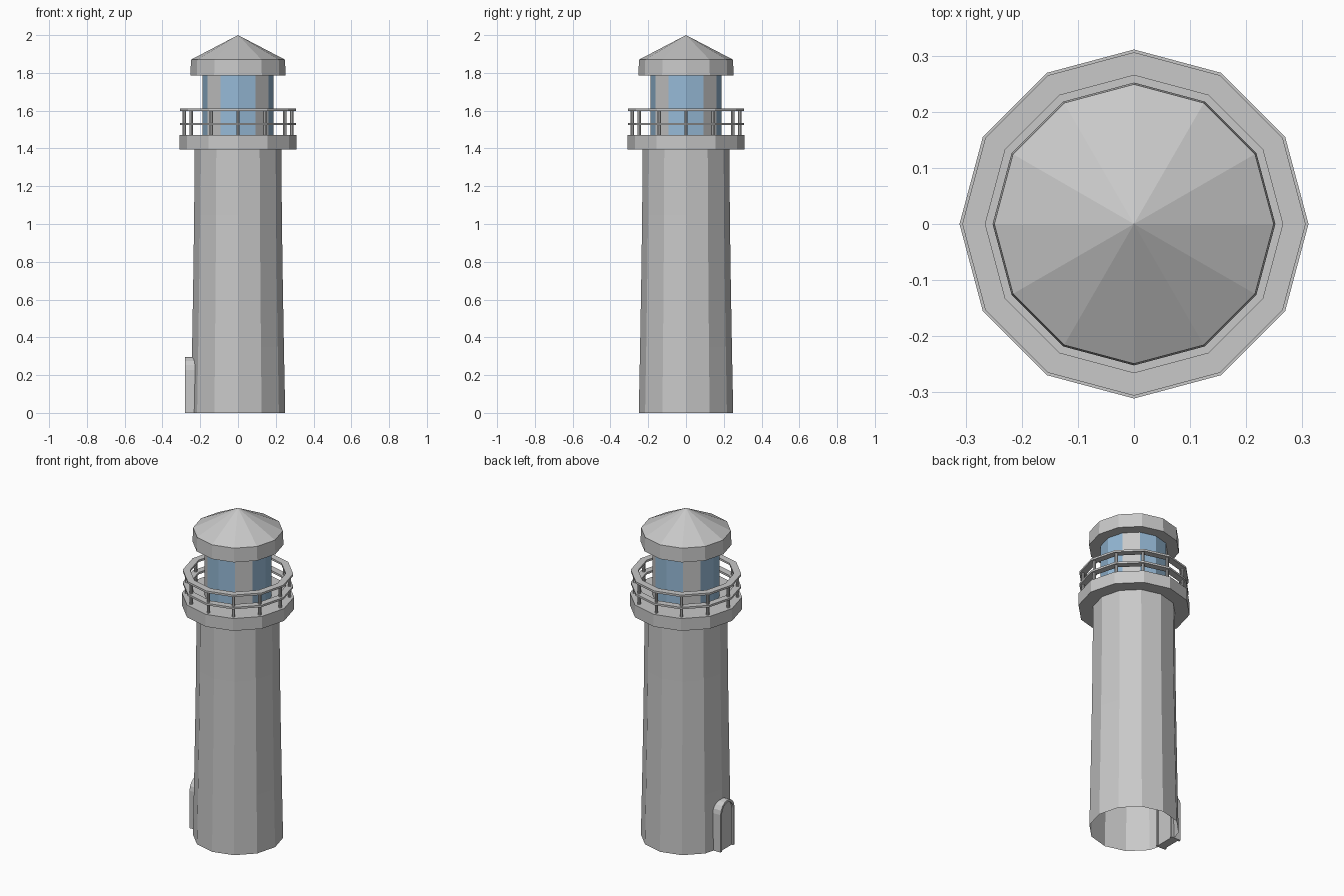
import bpy, bmesh
from math import sin, cos, pi

if "Cube" in bpy.data.objects:
    bpy.data.objects.remove(bpy.data.objects["Cube"])

SIDES = 12


def material(name, rgb):
    m = bpy.data.materials.new(name)
    m.use_nodes = True
    m.diffuse_color = (*rgb, 1)
    m.node_tree.nodes["Principled BSDF"].inputs["Base Color"].default_value = (*rgb, 1)
    return m


stone = material("grey stone", (0.58, 0.58, 0.58))
glass = material("blue glass", (0.30, 0.485, 0.67))


def finish(bm, name, *mats):
    bmesh.ops.recalc_face_normals(bm, faces=bm.faces)
    mesh = bpy.data.meshes.new(name)
    bm.to_mesh(mesh)
    bm.free()
    for m in mats or (stone,):
        mesh.materials.append(m)
    ob = bpy.data.objects.new(name, mesh)
    bpy.context.collection.objects.link(ob)
    return ob


def lathe(name, profile, closed=False, *mats):
    """Sweep (radius, height) points around z into a faceted solid."""
    bm = bmesh.new()
    rings = [[bm.verts.new((r * cos(2 * pi * i / SIDES), r * sin(2 * pi * i / SIDES), z))
              for i in range(SIDES)] for r, z in profile]
    pairs = list(zip(rings, rings[1:]))
    if closed:
        pairs.append((rings[-1], rings[0]))
    for low, high in pairs:
        for i in range(SIDES):
            j = (i + 1) % SIDES
            bm.faces.new((low[i], low[j], high[j], high[i]))
    bmesh.ops.remove_doubles(bm, verts=bm.verts, dist=0.0001)
    return finish(bm, name, *mats)


# Tapered tower, open underneath
lathe("tower", [(0.25, 0), (0.243, 0.35), (0.237, 0.7), (0.232, 1.05), (0.23, 1.4)])

# Gallery deck
lathe("gallery_deck", [(0, 1.395), (0.311, 1.395), (0.311, 1.47), (0, 1.47)])

# Lantern room: glass panes with four stone panels on the diagonals
lantern = lathe("lantern_room", [(0.187, 1.47), (0.187, 1.79)], False, stone, glass)
for p in lantern.data.polygons:
    diagonal = abs(abs(p.normal.x) - abs(p.normal.y)) < 0.1
    p.material_index = 0 if diagonal else 1

# Roof with a deep eave
lathe("roof", [(0, 1.785), (0.252, 1.785), (0.249, 1.87), (0, 2.0)])

# Flat railing rings
for name, z in (("lower_rail", 1.53), ("upper_rail", 1.605)):
    lathe(name, [(0.265, z - 0.006), (0.306, z - 0.006),
                 (0.306, z + 0.006), (0.265, z + 0.006)], True)

# Railing posts, one under each corner
bm = bmesh.new()
for i in range(SIDES):
    a = 2 * pi * i / SIDES
    made = bmesh.ops.create_cone(bm, cap_ends=True, segments=8, radius1=0.009,
                                 radius2=0.009, depth=0.135)["verts"]
    bmesh.ops.translate(bm, verts=made, vec=(0.285 * cos(a), 0.285 * sin(a), 1.535))
finish(bm, "railing_posts")


def arch(bm, x, half, spring=0.228, steps=8):
    """Round-topped doorway outline in the plane at x."""
    pts = [(half, 0)]
    pts += [(half * cos(pi * i / steps), spring + half * sin(pi * i / steps))
            for i in range(steps + 1)]
    pts.append((-half, 0))
    return [bm.verts.new((x, y, z)) for y, z in pts]


def extrude_in(bm, depth):
    new = bmesh.ops.extrude_face_region(bm, geom=bm.faces[:])["geom"]
    moved = [v for v in new if isinstance(v, bmesh.types.BMVert)]
    bmesh.ops.translate(bm, verts=moved, vec=(depth, 0, 0))


# Door frame on the right side
bm = bmesh.new()
outer, inner = arch(bm, -0.28, 0.067), arch(bm, -0.28, 0.053)
for k in range(len(outer) - 1):
    bm.faces.new((outer[k], outer[k + 1], inner[k + 1], inner[k]))
extrude_in(bm, 0.065)
finish(bm, "door_frame")

# Recessed door
bm = bmesh.new()
bm.faces.new(arch(bm, -0.27, 0.053))
extrude_in(bm, 0.05)
finish(bm, "door")
